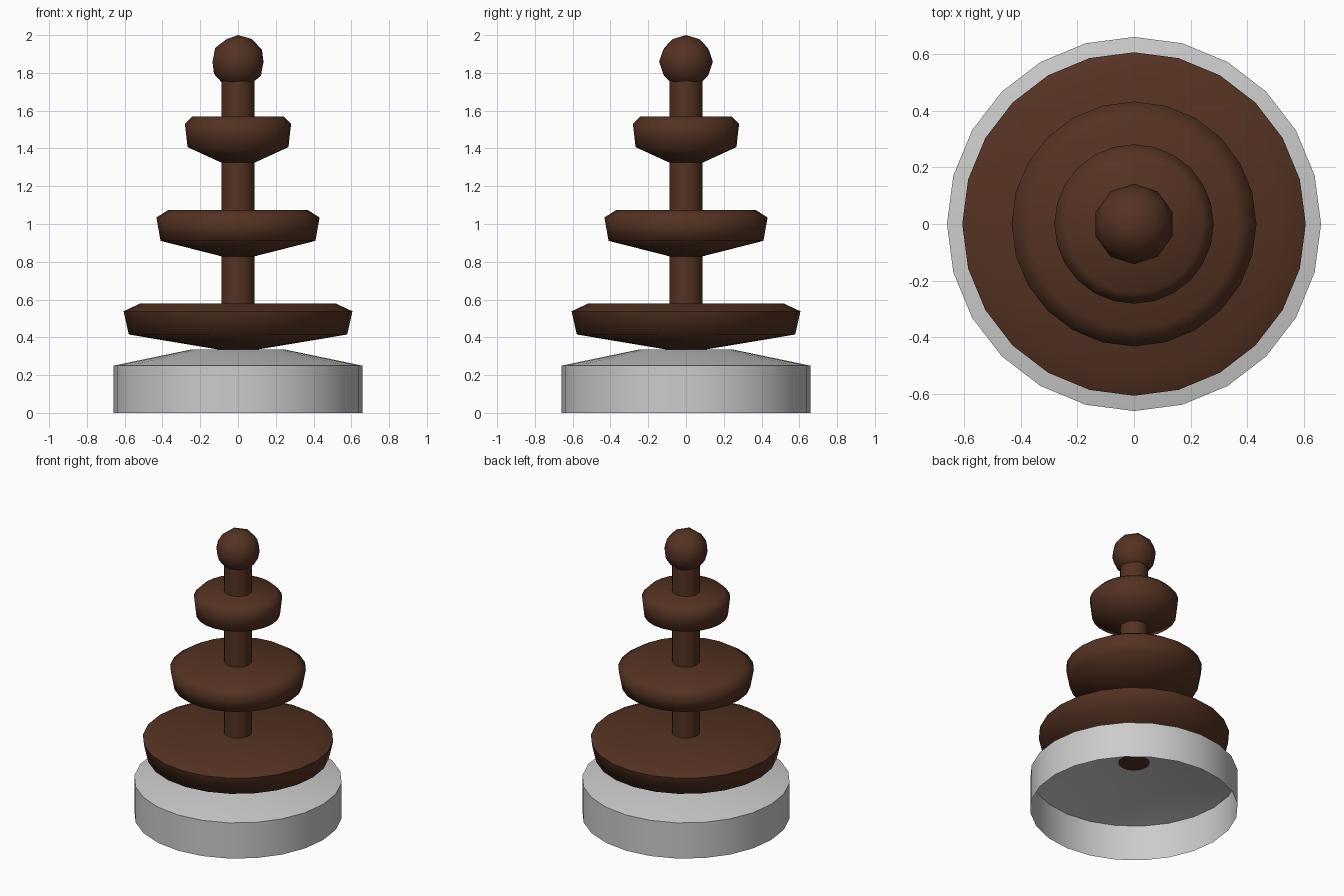
import bpy, bmesh
from math import cos, sin, tau, radians

if "Cube" in bpy.data.objects:
    bpy.data.objects.remove(bpy.data.objects["Cube"])

SIDES = 24

chocolate = bpy.data.materials.new("chocolate")
chocolate.diffuse_color = (0.09, 0.032, 0.016, 1)
chocolate.use_nodes = True
chocolate.node_tree.nodes["Principled BSDF"].inputs["Base Color"].default_value = chocolate.diffuse_color


def finish(obj, angle, mat=None):
    if mat:
        obj.data.materials.append(mat)
    bpy.ops.object.select_all(action='DESELECT')
    obj.select_set(True)
    bpy.context.view_layer.objects.active = obj
    bpy.ops.object.shade_smooth_by_angle(angle=radians(angle))


def lathe(name, profile, angle, mat=None, cap_bottom=True):
    """Revolve (radius, z) points listed bottom to top, with flat end caps."""
    bm = bmesh.new()
    rings = [[bm.verts.new((r * cos(tau * i / SIDES), r * sin(tau * i / SIDES), z))
              for i in range(SIDES)] for r, z in profile]
    for a, b in zip(rings, rings[1:]):
        for i in range(SIDES):
            j = (i + 1) % SIDES
            bm.faces.new((a[i], a[j], b[j], b[i]))
    bm.faces.new(rings[-1])
    if cap_bottom:
        bm.faces.new(rings[0][::-1])
    mesh = bpy.data.meshes.new(name)
    bm.to_mesh(mesh)
    bm.free()
    obj = bpy.data.objects.new(name, mesh)
    bpy.context.collection.objects.link(obj)
    finish(obj, angle, mat)
    return obj


# Hollow metal base, open underneath
lathe("base", [(0.66, 0), (0.66, 0.25), (0.25, 0.335)], 40, cap_bottom=False)

# Central column
lathe("column", [(0.088, 0.335), (0.088, 1.83)], 40, chocolate)

# Three tiers: (name, bottom z, lower rim, widest, top radius)
for name, z, low, wide, top in (("lower_tier", 0.333, 0.578, 0.606, 0.52),
                                ("middle_tier", 0.829, 0.41, 0.432, 0.37),
                                ("upper_tier", 1.325, 0.267, 0.281, 0.242)):
    lathe(name, [(0.088, z), (low, z + 0.082), (wide, z + 0.205), (top, z + 0.245)],
          75, chocolate)

# Ball finial
bpy.ops.mesh.primitive_ico_sphere_add(subdivisions=2, radius=0.142, location=(0, 0, 1.858))
finial = bpy.context.object
finial.name = "finial"
finish(finial, 60, chocolate)
